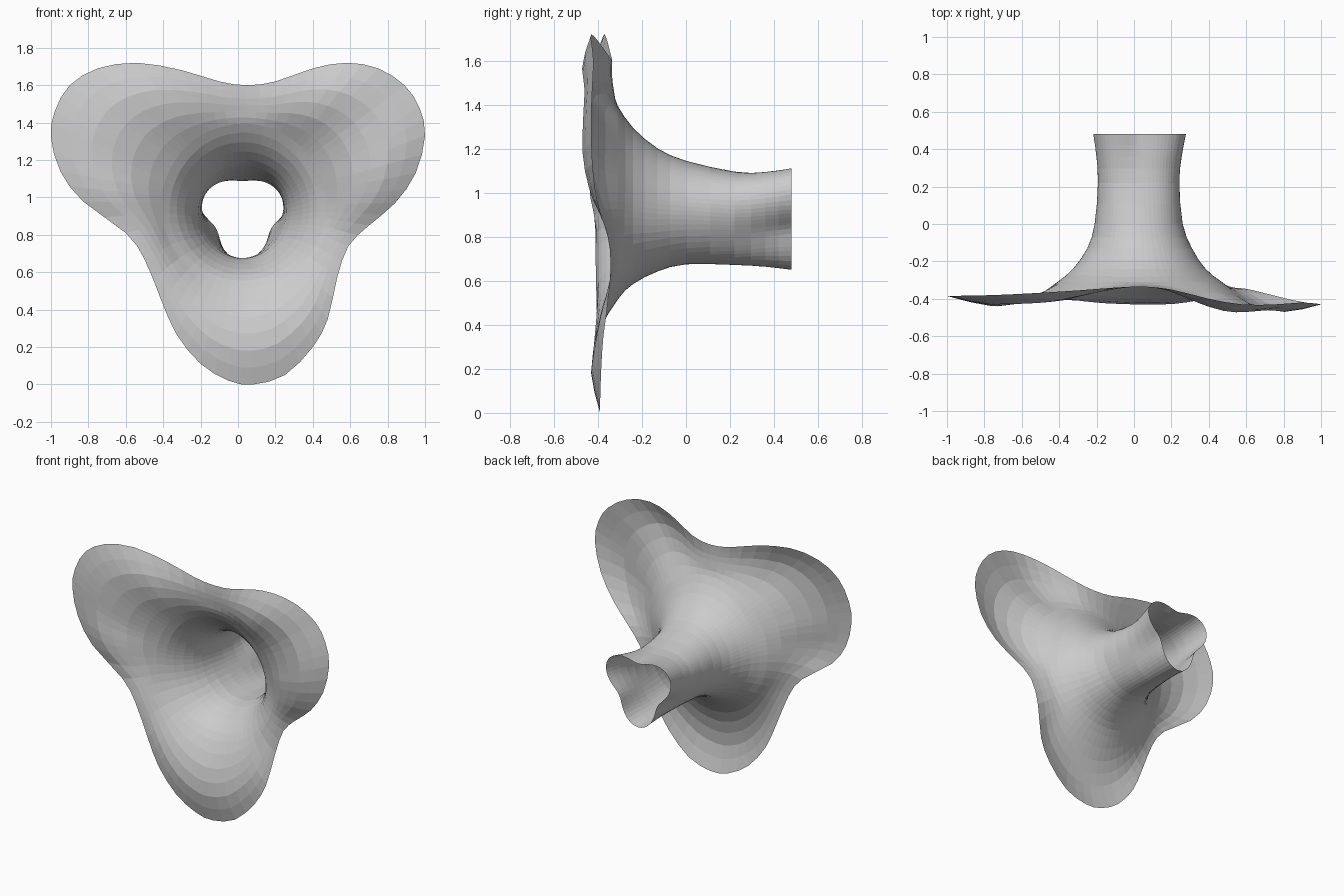
import bpy, bmesh
from math import atan2, cos, sin, pi, hypot
from mathutils import Vector

if "Cube" in bpy.data.objects:
    bpy.data.objects.remove(bpy.data.objects["Cube"])

# Three-lobed outer rim: x, y (depth), z
RIM = [Vector(p) for p in [
    (.08, -.39, 0), (.25, -.39, .05), (.4, -.385, .2), (.48, -.375, .35),
    (.53, -.347, .57), (.59, -.345, .74), (.7, -.37, .85), (.84, -.405, .97),
    (.95, -.425, 1.13), (1, -.43, 1.33), (.97, -.425, 1.48), (.89, -.42, 1.6),
    (.75, -.43, 1.69), (.58, -.43, 1.72), (.4, -.40, 1.69), (.2, -.35, 1.62),
    (.05, -.335, 1.6), (-.1, -.34, 1.62), (-.3, -.355, 1.68), (-.54, -.37, 1.72),
    (-.75, -.38, 1.69), (-.9, -.383, 1.6), (-.98, -.385, 1.46), (-1, -.385, 1.32),
    (-.95, -.395, 1.14), (-.83, -.41, .98), (-.6, -.41, .81), (-.5, -.41, .67),
    (-.41, -.405, .45), (-.33, -.40, .27), (-.2, -.395, .11), (-.05, -.39, .02)]]

# Tube rings from back to flare: y, radius, trefoil amount, centre x, centre z
RINGS = [(.48, .22, .05, .03, .92), (.36, .212, .034, .027, .91),
         (.22, .212, .018, .025, .902), (0, .235, .005, .025, .915),
         (-.13, .28, 0, .03, .922), (-.24, .355, 0, .028, .94),
         (-.31, .44, 0, .03, .955)]
CX, CZ = .03, .955


def spline(pts, steps, closed):
    """Catmull-Rom curve through the points."""
    n = len(pts)
    out = []
    for i in range(n if closed else n - 1):
        if closed:
            a, b, c, d = (pts[(i + k) % n] for k in (-1, 0, 1, 2))
        else:
            b, c = pts[i], pts[i + 1]
            a = pts[i - 1] if i else 2 * b - c
            d = pts[i + 2] if i + 2 < n else 2 * c - b
        for j in range(steps):
            t = j / steps
            out.append(.5 * (2 * b + (c - a) * t + (2 * a - 5 * b + 4 * c - d) * t ** 2
                             + (3 * b - a - 3 * c + d) * t ** 3))
    return out if closed else out + [pts[-1].copy()]


def column(rim):
    """Strip of points running from the tube mouth out to one rim point."""
    th = atan2(rim.z - CZ, rim.x - CX)
    pts = []
    for y, r, amp, cx, cz in RINGS:
        rad = r + amp * cos(3 * (th + pi / 2))
        pts.append(Vector((cx + rad * cos(th), y, cz + rad * sin(th))))
    start = pts[-1].copy()
    lobe = min(1, max(0, (hypot(rim.x - CX, rim.z - CZ) - .62) / .36))
    for s in (.3, .65, 1):
        p = start.lerp(rim, s)
        p.y = start.y + (rim.y - start.y) * (1 - (1 - s) ** 2) - .24 * lobe * s * (1 - s)
        pts.append(p)
    return spline(pts, 2, False)


# Skin the strips into one open sheet
bm = bmesh.new()
cols = [[bm.verts.new(p) for p in column(r)] for r in spline(RIM, 2, True)]
for i, a in enumerate(cols):
    b = cols[(i + 1) % len(cols)]
    for k in range(len(a) - 1):
        bm.faces.new((a[k], b[k], b[k + 1], a[k + 1]))
bmesh.ops.recalc_face_normals(bm, faces=bm.faces)
mesh = bpy.data.meshes.new("flared_tube_surface")
bm.to_mesh(mesh)
bm.free()
obj = bpy.data.objects.new("flared_tube_surface", mesh)
bpy.context.collection.objects.link(obj)
